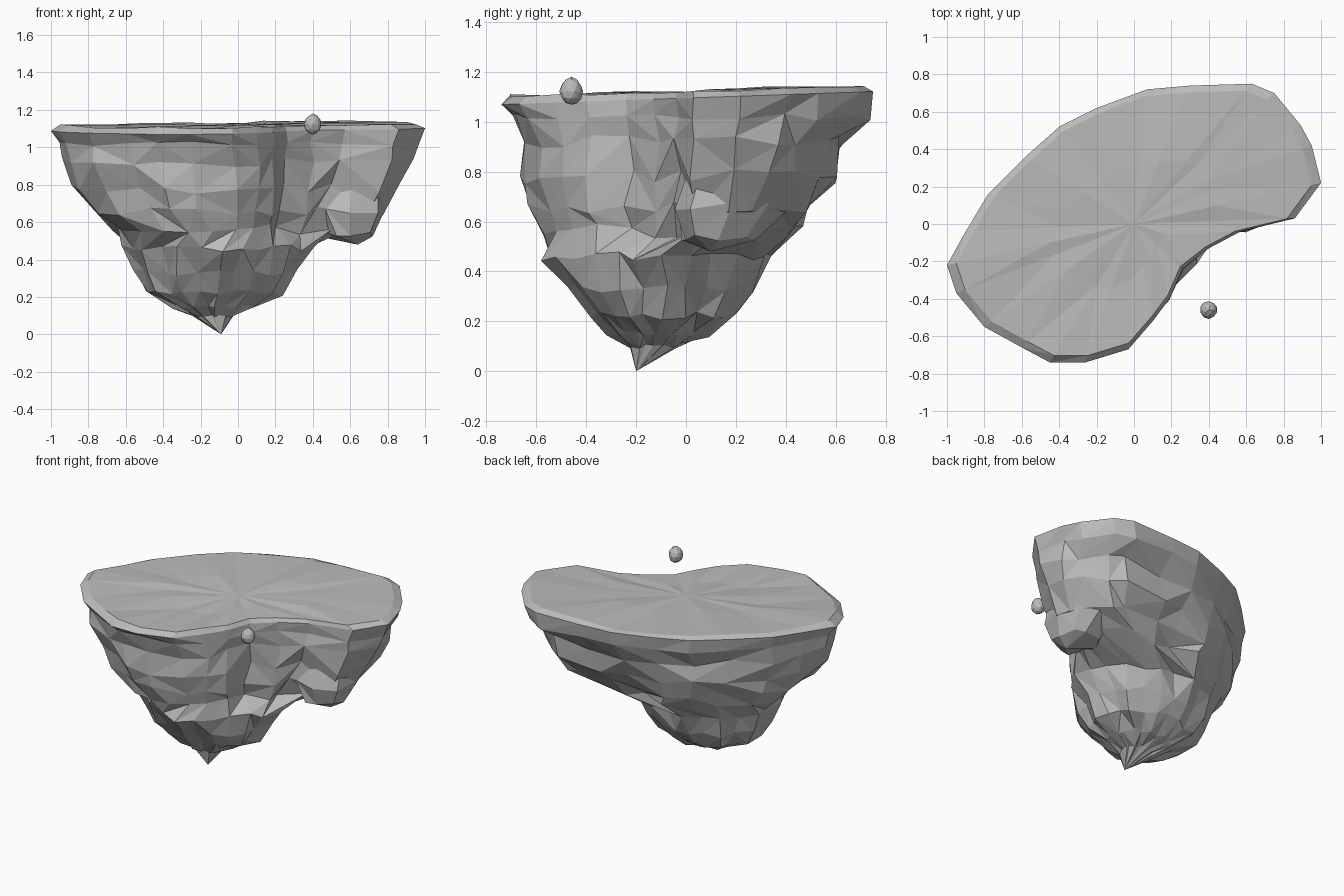
import bpy, bmesh, math, random
from mathutils import Vector

random.seed(11)
old = bpy.data.objects.get("Cube")
if old:
    bpy.data.objects.remove(old, do_unlink=True)

GREY = (0.5, 0.5, 0.5, 1)
stone = bpy.data.materials.new("stone_grey")
stone.use_nodes = True
stone.diffuse_color = GREY
stone.node_tree.nodes["Principled BSDF"].inputs["Base Color"].default_value = GREY


def finish(name, bm):
    bmesh.ops.recalc_face_normals(bm, faces=bm.faces)
    mesh = bpy.data.meshes.new(name)
    bm.to_mesh(mesh)
    bm.free()
    mesh.materials.append(stone)
    obj = bpy.data.objects.new(name, mesh)
    bpy.context.collection.objects.link(obj)
    return obj


def loft(name, rings, start, end):
    """Skin equal-sized rings into facets, with a fan at both ends."""
    bm = bmesh.new()
    loops = [[bm.verts.new(p) for p in ring] for ring in rings]
    n = len(loops[0])
    for a, b in zip(loops, loops[1:]):
        for i in range(n):
            j = (i + 1) % n
            if random.random() < 0.5:
                bm.faces.new((a[i], a[j], b[j]))
                bm.faces.new((a[i], b[j], b[i]))
            else:
                bm.faces.new((a[i], a[j], b[i]))
                bm.faces.new((a[j], b[j], b[i]))
    for loop, p in ((loops[0], start), (loops[-1], end)):
        tip = bm.verts.new(p)
        for i in range(n):
            bm.faces.new((loop[i], loop[(i + 1) % n], tip))
    return finish(name, bm)


def rough(p, side, up):
    r = random.uniform
    return Vector(p) + Vector((r(-side, side), r(-side, side), r(-up, up)))


def oval(z, cx, cy, rx, ry, n, turn, wild):
    """Craggy oval ring."""
    ring = []
    for i in range(n):
        a = math.tau * i / n + turn
        k = 1 - .07 * (i % 2)
        ring.append(rough((cx + rx * k * math.cos(a), cy + ry * k * math.sin(a), z),
                          wild, wild))
    return ring


# Bean-shaped plateau rim
outline = [(1, .22), (.95, .42), (.89, .53), (.75, .7), (.63, .75), (.3, .74),
           (.07, .72), (-.2, .62), (-.4, .52), (-.58, .36), (-.78, .16),
           (-.9, -.04), (-1, -.22), (-.95, -.37), (-.8, -.55), (-.6, -.66),
           (-.45, -.74), (-.26, -.74), (-.03, -.67), (.1, -.52), (.19, -.4),
           (.26, -.24), (.4, -.13), (.57, -.04), (.86, .03)]
rings = [[rough((x * s, y * s, 1.12 + .02 * y), 0, .008) for x, y in outline]
         for s in (.45, .95)]
rings.append([(x, y, 1.095 + .035 * y) for x, y in outline])


def steepness(i, x, y):
    """How much of the undercut each side takes."""
    if 19 <= i <= 22:           # hollow
        return .35
    if y - x > .8:              # long outer side
        return .6
    return .85 if x + y < -1.2 else 1


# Undercut: height, then width, front depth and back depth of each ring
for z, sx, front, back, wild in ((1.02, .96, .93, .97, .015), (.92, .94, .89, .83, .03),
                                 (.78, .88, .88, .79, .03), (.66, .77, .84, .68, .03),
                                 (.56, .6, .78, .57, .03)):
    ring = []
    for i, (x, y) in enumerate(outline):
        w = steepness(i, x, y)
        kx = 1 - (1 - sx) * w
        ky = 1 - (1 - (front if y < 0 else back)) * w
        ring.append(rough((x * kx, y * ky, z), wild * .8, wild))
    rings.append(ring)

# Keel tapering down to a narrow spike, flattened along the hollow
for z, cx, cy, rx, ry, wild in ((.46, -.11, -.11, .5, .46, .02), (.33, -.13, -.09, .43, .38, .02),
                                (.22, -.14, -.09, .36, .31, .02), (.15, -.13, -.11, .22, .2, .015),
                                (.1, -.13, -.13, .11, .1, .01)):
    ring = oval(z, cx, cy, rx, ry, len(outline), .25, wild)
    for p in ring:
        over = max(0, p.x - p.y - .55) / 2
        p.x -= over
        p.y += over
    rings.append(ring)
loft("island_rock", rings, (0, 0, 1.12), (-.09, -.2, 0))

# Smaller hanging mass beside the hollow
lobe = [(.8, .55, .23, .27, .25), (.66, .57, .19, .23, .25), (.53, .59, .13, .14, .16)]
loft("side_lobe", [oval(*k, 9, 0, .018) for k in lobe], (.56, .24, .86), (.64, .1, .48))

# Small floating boulder
bm = bmesh.new()
bmesh.ops.create_icosphere(bm, subdivisions=2, radius=.047)
for v in bm.verts:
    v.co *= random.uniform(.92, 1.04)
    v.co.z *= 1.22
boulder = finish("boulder", bm)
boulder.location = (.4, -.46, 1.122)
